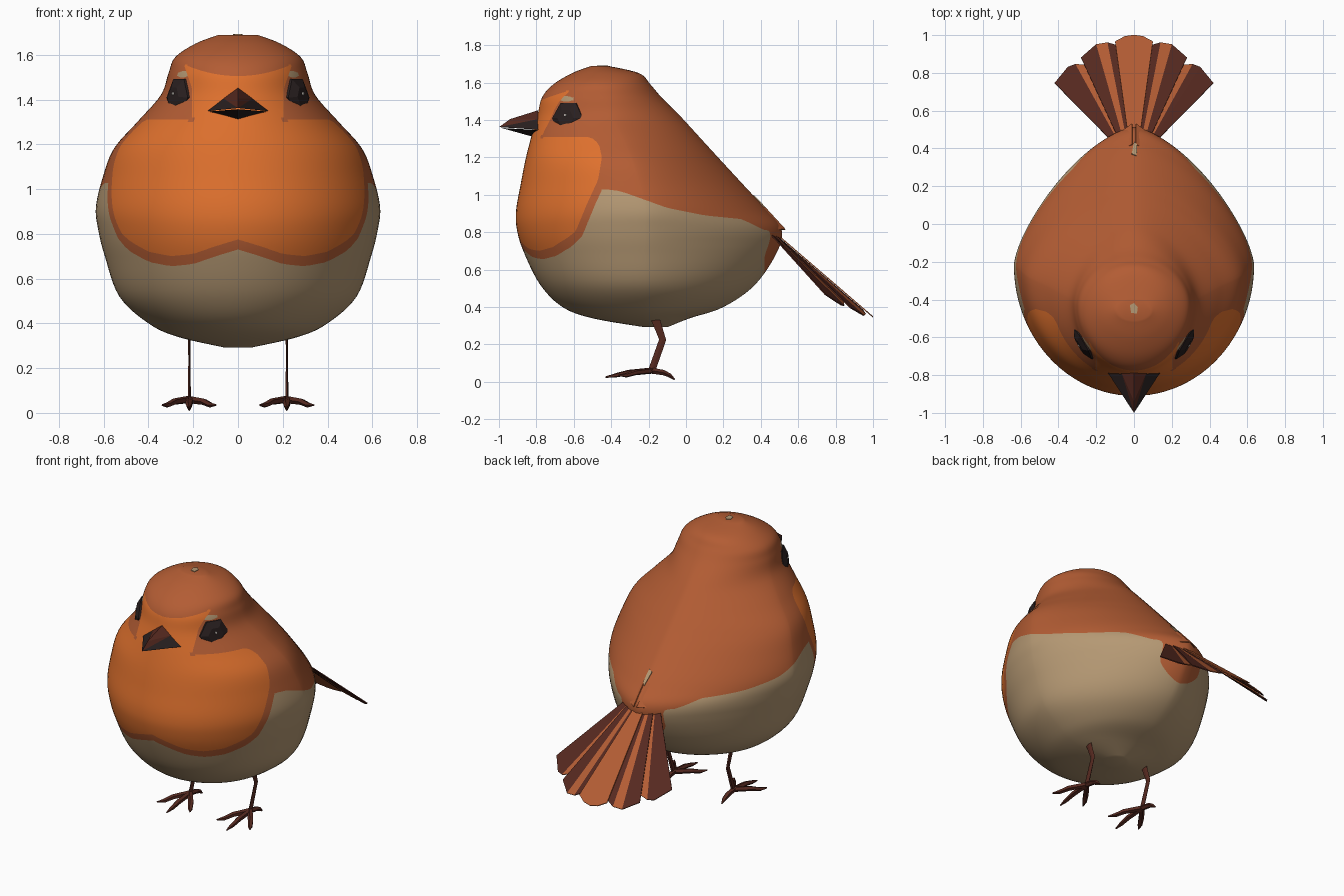
import bpy, bmesh, math
from mathutils import Vector, Matrix

if "Cube" in bpy.data.objects:
    bpy.data.objects.remove(bpy.data.objects["Cube"])

COLOURS = {
    "russet": (0.45, 0.108, 0.034), "orange": (0.74, 0.165, 0.027),
    "beige": (0.46, 0.315, 0.172), "dark_brown": (0.092, 0.022, 0.014),
    "near_black": (0.022, 0.014, 0.014), "pale": (0.7, 0.65, 0.6),
}
NAMES = list(COLOURS)
for n, c in COLOURS.items():
    bpy.data.materials.new(n).diffuse_color = (*c, 1)


def finish(bm, name, mats, smooth=None):
    """Turn a bmesh into a named object."""
    bmesh.ops.recalc_face_normals(bm, faces=bm.faces)
    me = bpy.data.meshes.new(name)
    bm.to_mesh(me)
    bm.free()
    ob = bpy.data.objects.new(name, me)
    bpy.context.collection.objects.link(ob)
    for m in mats:
        me.materials.append(bpy.data.materials[m])
    if smooth:
        bpy.context.view_layer.objects.active = ob
        ob.select_set(True)
        bpy.ops.object.shade_smooth_by_angle(angle=math.radians(smooth))
        ob.select_set(False)
    return ob


def lerp(table, x):
    """Piecewise linear lookup."""
    if x <= table[0][0]:
        return table[0][1]
    for (a, p), (b, q) in zip(table, table[1:]):
        if x <= b:
            return p + (q - p) * (x - a) / (b - a)
    return table[-1][1]


def catmull(p0, p1, p2, p3, t):
    return [0.5 * (2*b + (c-a)*t + (2*a-5*b+4*c-d)*t*t + (3*b-a-3*c+d)*t**3)
            for a, b, c, d in zip(p0, p1, p2, p3)]


# ---- body: horizontal rings (height, front y, back y, half width, widest y)
RINGS = [
    (.292, -.22, -.10, .06, -.16), (.34, -.50, .02, .27, -.22),
    (.40, -.66, .20, .40, -.22), (.52, -.78, .37, .53, -.22),
    (.70, -.87, .49, .595, -.22), (.82, -.905, .51, .625, -.22),
    (.92, -.908, .43, .635, -.22), (1.05, -.885, .31, .605, -.25),
    (1.18, -.86, .19, .555, -.29), (1.30, -.83, .08, .45, -.34),
    (1.42, -.795, -.03, .345, -.40), (1.52, -.77, -.13, .31, -.43),
    (1.59, -.71, -.19, .28, -.44), (1.65, -.61, -.25, .19, -.44),
    (1.688, -.51, -.41, .09, -.46),
]
# power of the rear outline: pinched at the rump, round at the crown
REAR = [(.34, 1.8), (.52, 1.6), (.75, 1.48), (1.18, 1.5), (1.4, 1.65), (1.62, 2)]
BREAST_SIDE = [(.66, -.70), (.70, -.66), (.78, -.60), (.95, -.53), (1.08, -.47),
               (1.20, -.45), (1.27, -.465), (1.33, -.53)]
BREAST_LOW = [(0, .775), (.1, .745), (.2, .71), (.3, .70), (.4, .72),
              (.48, .765), (.54, .82), (.6, .92)]
FLANK = [(-.6, 1.05), (-.43, 1.03), (-.35, 1.02), (-.1, .93), (.1, .89),
         (.3, .87), (.42, .81)]


def breast(p):
    return min(lerp(BREAST_SIDE, p.z) - p.y, p.z - lerp(BREAST_LOW, abs(p.x)))


def orange(p):
    edge = .205 + .35 * max(p.z - 1.45, 0)
    face = min(1.505 + .9 * p.x**2 - p.z, edge - abs(p.x), -.45 - p.y, p.z - 1.2)
    return max(min(breast(p), 1.31 - p.z), face)


def belly(p):
    rump = max(.42 - p.y, .57 - p.z, abs(p.x) - .15)
    brow = .015 - math.hypot((p.y + .64) / 2.5, p.z - 1.513)
    return max(min(lerp(FLANK, p.y) - p.z, -.045 - breast(p), rump), brow)


SIDES, STEPS = 96, 6
rows = []
for i in range(len(RINGS) - 1):
    quad = [RINGS[min(max(i + k, 0), len(RINGS) - 1)] for k in (-1, 0, 1, 2)]
    rows += [catmull(*quad, s / STEPS) for s in range(STEPS)]
rows.append(RINGS[-1])

bm = bmesh.new()
loops = []
for z, yf, yb, w, yc in rows:
    loop = []
    for k in range(SIDES):
        a = math.tau * k / SIDES
        c, s = math.cos(a), math.sin(a)
        if s > 1e-6:
            e = 2 / lerp(REAR, z)
            x, y = w * math.copysign(abs(c)**e, c), yc + (yb - yc) * s**e
        else:
            x, y = w * c, yc + (yc - yf) * s
        loop.append(bm.verts.new((x, y, z)))
    loops.append(loop)
for lo, hi in zip(loops, loops[1:]):
    for k in range(SIDES):
        j = (k + 1) % SIDES
        bm.faces.new((lo[k], lo[j], hi[j], hi[k]))
bm.faces.new(loops[0][::-1])
bm.faces.new(loops[-1])
# cut clean plumage borders into the surface
for field in (orange, belly):
    val = {v: field(v.co) for v in bm.verts}
    cuts = []
    for e in list(bm.edges):
        a, b = e.verts
        if val[a] * val[b] < 0:
            t = val[a] / (val[a] - val[b])
            cuts.append(bmesh.utils.edge_split(e, a, min(max(t, .03), .97))[1])
    bmesh.ops.connect_verts(bm, verts=cuts)
for f in bm.faces:
    c = f.calc_center_median()
    f.material_index = 1 if orange(c) > 0 else 2 if belly(c) > 0 else 0
finish(bm, "body", NAMES[:3], 60)


def plate(name, polys, mats, thick=.006):
    """Thin plate from polygons given as (points, material slot)."""
    bm = bmesh.new()
    for pts, m in polys:
        bm.faces.new([bm.verts.new(p) for p in pts]).material_index = m
    bmesh.ops.remove_doubles(bm, verts=bm.verts, dist=1e-4)
    ob = finish(bm, name, mats)
    mod = ob.modifiers.new("thickness", 'SOLIDIFY')
    mod.thickness = thick
    mod.offset = 0
    return ob


# ---- pale flecks on the crown and lower back
plate("crown_fleck", [([(-.022, -.43, 1.689), (-.015, -.47, 1.689), (.016, -.475, 1.689),
      (.02, -.44, 1.689), (0, -.418, 1.689)], 0)], ["beige"])
plate("back_fleck", [([(-.012, .37, .988), (.014, .36, .998), (.016, .42, .935),
      (0, .435, .918)], 0)], ["beige"])


# ---- tail: fanned feathers, each striped by tip segments
def tail_point(x, y, lift):
    return (x, y, .82 - .86 * (y - .45) - .25 * max(abs(x) - .1, 0) + lift)


FEATHERS = {
    "middle": (0, [(0, 1.0), (.05, .992), (.10, .965)], [0, 0]),
    "inner": (-.010, [(.09, .945), (.14, .96), (.20, .95), (.28, .88)], [1, 0, 1]),
    "outer": (-.020, [(.23, .84), (.31, .845), (.35, .83), (.42, .745)], [0, 1, 1]),
}
for side, s in (("left", -1), ("right", 1)):
    for part, (lift, tips, mats) in FEATHERS.items():
        polys = []
        for (p, q, m) in zip(tips, tips[1:], mats):
            pts = [tail_point(s * x * .26, .43, lift) for x in (p[0], q[0])]
            pts += [tail_point(s * t[0], t[1], lift) for t in (q, p)]
            polys.append((pts, m))
        plate(f"tail_feather_{part}_{side}", polys, ["russet", "dark_brown"])
    # folded wing tip over the rump
    plate(f"wing_tip_{side}", [([(s*.34, .24, .875), (s*.22, .37, .835),
          (s*.12, .45, .812), (s*.01, .53, .815), (s*.01, .42, .935)], 0)], ["russet"])


def tube(bm, path, sides=5):
    """Sweep an oval along points (x, y, z, half width, half depth)."""
    rings = []
    pts = [Vector(p[:3]) for p in path]
    for i, p in enumerate(path):
        d = (pts[min(i + 1, len(pts) - 1)] - pts[max(i - 1, 0)]).normalized()
        u = Vector((1, 0, 0))
        if abs(d.z) < .6:
            u = d.cross(Vector((0, 0, 1))).normalized()
        v = d.cross(u).normalized()
        rings.append([bm.verts.new(pts[i] + u * p[3] * math.cos(math.tau*k/sides)
                      + v * p[4] * math.sin(math.tau*k/sides)) for k in range(sides)])
    for a, b in zip(rings, rings[1:]):
        for k in range(sides):
            j = (k + 1) % sides
            bm.faces.new((a[k], a[j], b[j], b[k]))
    bm.faces.new(rings[0])
    bm.faces.new(rings[-1])


for side, s in (("left", -1), ("right", 1)):
    # ---- leg and toes
    x = s * .218
    bm = bmesh.new()
    tube(bm, [(x, -.165, .34, .006, .024), (x, -.125, .225, .005, .02),
              (x, -.185, .055, .008, .02)])
    finish(bm, f"leg_{side}", ["dark_brown"])
    bm = bmesh.new()
    for dx, y, z in ((0, -.43, .025), (-.12, -.36, .035), (.12, -.36, .035), (0, -.06, .012)):
        my = (-.185 + y) / 2
        tube(bm, [(x, -.185, .06, .017, .017), (x + dx*.55, my, .05, .018, .015),
                  (x + dx*.8, my*.45 + y*.55, .035, .015, .012), (x + dx, y, z, .004, .004)])
    finish(bm, f"toes_{side}", ["dark_brown"])

    # ---- eye: faceted dome facing out and forward, with a small glint
    out = Vector((s * .86, -.50, .10)).normalized()
    turn = out.to_track_quat('Z', 'Y').to_matrix().to_4x4()
    place = Matrix.Translation((s * .262, -.628, 1.408)) @ turn
    bm = bmesh.new()
    prev = None
    for r, h in ((.10, -.025), (.095, .012), (.05, .034)):
        ring = [bm.verts.new(place @ Vector((r*math.cos(math.tau*k/6), r*math.sin(math.tau*k/6), h)))
                for k in range(6)]
        if prev:
            for k in range(6):
                j = (k + 1) % 6
                bm.faces.new((prev[k], prev[j], ring[j], ring[k]))
        else:
            bm.faces.new(ring)
        prev = ring
    bm.faces.new(prev)
    finish(bm, f"eye_{side}", ["near_black"])
    bm = bmesh.new()
    bmesh.ops.create_cone(bm, cap_ends=True, segments=6, radius1=.008, radius2=.006, depth=.006,
                          matrix=place @ Matrix.Translation((0, .015, .036)))
    finish(bm, f"eye_glint_{side}", ["pale"])


# ---- beak: two wedges with a narrow gap between them
def wedge(name, pts, faces, mats):
    bm = bmesh.new()
    v = [bm.verts.new(p) for p in pts]
    for idx, m in faces:
        bm.faces.new([v[i] for i in idx]).material_index = m
    finish(bm, name, mats)


wedge("beak_upper",
      [(-.14, -.785, 1.348), (.14, -.785, 1.348), (-.065, -.79, 1.405), (.065, -.79, 1.405),
       (0, -.79, 1.452), (0, -.94, 1.405), (0, -1.0, 1.362), (0, -.78, 1.366)],
      [((2, 5, 4), 0), ((3, 4, 5), 0), ((2, 6, 5), 0), ((3, 5, 6), 0), ((0, 6, 2), 1),
       ((1, 3, 6), 1), ((0, 7, 6), 1), ((7, 1, 6), 1), ((0, 2, 4, 3, 1, 7), 1)],
      ["dark_brown", "near_black"])
wedge("beak_lower",
      [(-.135, -.785, 1.346), (.135, -.785, 1.346), (0, -.81, 1.308), (0, -.985, 1.357)],
      [((0, 3, 1), 0), ((0, 2, 3), 0), ((2, 1, 3), 0), ((0, 1, 2), 0)], ["near_black"])

for m in bpy.data.materials:
    if m.users and not m.is_grease_pencil:
        m.use_nodes = True
        m.node_tree.nodes["Principled BSDF"].inputs["Base Color"].default_value = m.diffuse_color
